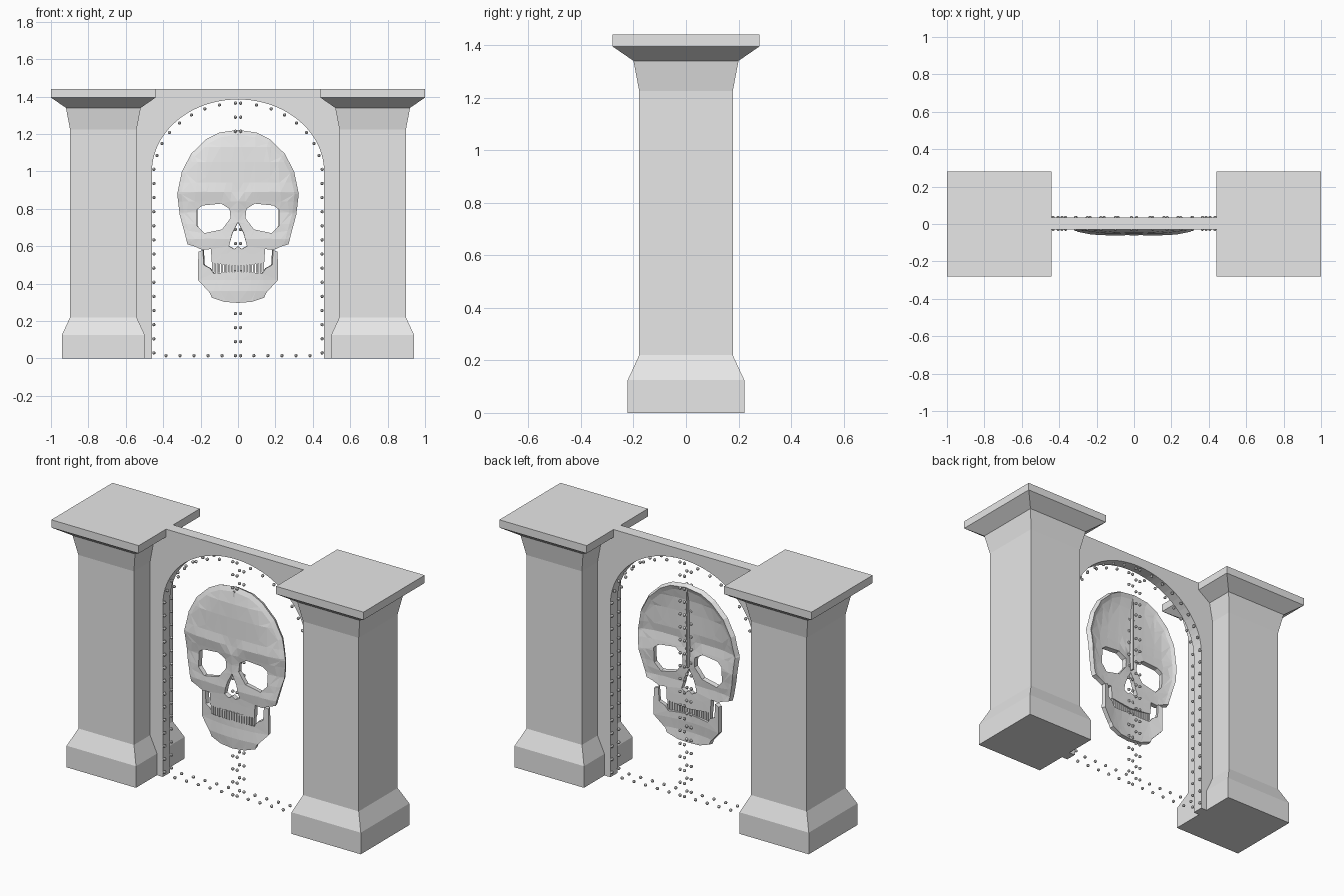
import bpy, bmesh, math
from mathutils import Matrix, Vector

cube = bpy.data.objects.get("Cube")
if cube:
    bpy.data.objects.remove(cube)

stone = bpy.data.materials.new("pale_stone")
stone.use_nodes = True
stone.diffuse_color = (0.8, 0.8, 0.8, 1)
stone.node_tree.nodes["Principled BSDF"].inputs["Base Color"].default_value = (0.8, 0.8, 0.8, 1)


def finish(name, bm, mirror=False, shell=0):
    mesh = bpy.data.meshes.new(name)
    bm.to_mesh(mesh)
    bm.free()
    mesh.materials.append(stone)
    obj = bpy.data.objects.new(name, mesh)
    bpy.context.collection.objects.link(obj)
    if mirror:
        mod = obj.modifiers.new("mirror", "MIRROR")
        mod.merge_threshold = 0.0005
    if shell:
        mod = obj.modifiers.new("shell", "SOLIDIFY")
        mod.thickness = shell
        mod.offset = -1
    return obj


def add_box(bm, centre, size):
    m = Matrix.Translation(centre) @ Matrix.Diagonal((*size, 1))
    bmesh.ops.create_cube(bm, size=1, matrix=m)


# Square columns, lofted from half-width and height pairs
PROFILE = [(.222, 0), (.222, .125), (.178, .22), (.178, 1.225),
           (.2, 1.34), (.28, 1.395), (.28, 1.44)]


def column(name, cx):
    bm = bmesh.new()
    rings = [[bm.verts.new((cx + sx * h, sy * h, z))
              for sx, sy in ((-1, -1), (1, -1), (1, 1), (-1, 1))] for h, z in PROFILE]
    for a, b in zip(rings, rings[1:]):
        for i in range(4):
            j = (i + 1) % 4
            bm.faces.new((a[i], a[j], b[j], b[i]))
    bm.faces.new(rings[0][::-1])
    bm.faces.new(rings[-1])
    finish(name, bm)


column("left_column", .72)
column("right_column", -.72)

# Arched wall between the columns
FRONT, BACK = -.03, .035
bm = bmesh.new()
steps = 20
arch = [(.46 * math.sin(i / steps * math.pi / 2), 1 + .385 * math.cos(i / steps * math.pi / 2))
        for i in range(steps + 1)]
pts = [(.56, 0), (.56, 1.44), (0, 1.44)] + arch + [(.46, 0)]
front = [bm.verts.new((x, FRONT, z)) for x, z in pts]
back = [bm.verts.new((x, BACK, z)) for x, z in pts]
bm.faces.new(front)
bm.faces.new(back[::-1])
for i in range(len(pts)):
    j = (i + 1) % len(pts)
    if pts[i][0] + pts[j][0] > 0:       # leave the centre seam open
        bm.faces.new((front[j], front[i], back[i], back[j]))
bmesh.ops.recalc_face_normals(bm, faces=bm.faces)
finish("arch_wall", bm, mirror=True)

# Rivets around the opening and in pairs down the middle, front and back
spots = [(.45, .03 + .0755 * i) for i in range(14)]
spots += [(.445 * math.cos(math.radians(13.5 + 10.6 * i)),
           1 + .365 * math.sin(math.radians(13.5 + 10.6 * i))) for i in range(7)]
spots += [(.085 + .075 * i, .015) for i in range(5)]
spots += [(.014, .015 + .075 * i) for i in range(19)]
bm = bmesh.new()
for x, z in spots:
    for side in (-1, 1):
        for y in (FRONT + .002, BACK - .001):
            bmesh.ops.create_icosphere(bm, subdivisions=2, radius=.009,
                                       matrix=Matrix.Translation((side * x, y, z)))
finish("rivets", bm)


# Faceted mask pieces: half outline with holes, cut into facets, then domed
def mask(name, loops, cuts_x, cuts_z, depth, shell, strip=()):
    bm = bmesh.new()
    edges = []
    for loop in loops:
        vs = [bm.verts.new((x, 0, z)) for x, z in loop]
        edges += [bm.edges.new((a, b)) for a, b in zip(vs, vs[1:] + vs[:1])]
    bmesh.ops.triangle_fill(bm, use_beauty=True, edges=edges, normal=(0, -1, 0))
    for quad in strip:
        bm.faces.new([bm.verts.new((x, 0, z)) for x, z in quad])
    bmesh.ops.remove_doubles(bm, verts=bm.verts, dist=.0005)
    planes = [((x, 0, 0), (1, 0, 0)) for x in cuts_x] + [((0, 0, z), (0, 0, 1)) for z in cuts_z]
    for co, no in planes:
        bmesh.ops.bisect_plane(bm, geom=bm.verts[:] + bm.edges[:] + bm.faces[:],
                               plane_co=co, plane_no=no, dist=.002)
    # drop the centre seam edge faces, if any collapsed
    bmesh.ops.dissolve_degenerate(bm, edges=bm.edges, dist=.0002)
    for f in bm.faces:
        f.normal_update()
        if f.normal.y > 0:
            f.normal_flip()
    bmesh.ops.triangulate(bm, faces=bm.faces)
    for v in bm.verts:
        v.co.y = depth(v.co.x, v.co.z)
    return finish(name, bm, mirror=True, shell=shell)


def bump(value, centre, width):
    return math.exp(-((value - centre) / width) ** 2)


def skull_depth(x, z):
    r = math.hypot(x / .325, (z - .85) / (.37 if z > .85 else .75))
    y = -.056 + .012 * r ** 2 + .022 * min(r, 1) ** 10
    brow = .85 + .04 * min(x / .09, 1)
    return y - .007 * bump(z, brow, .03) + .008 * bump(z, .78, .05) * min(x / .05, 1) \
        - .005 * bump(z, .64, .03)


def jaw_depth(x, z):
    return -.052 + .6 * x * x - .005 * bump(z, .36, .03)


rim = [(0, 1.222), (.1, 1.208), (.17, 1.172), (.25, 1.095), (.3, 1.0), (.325, .88),
       (.312, .77), (.285, .67), (.27, .61)]
inner = [(x * .93, .85 + (z - .85) * .93) for x, z in rim]
face = inner + [rim[-1], (.235, .6), (.19, .58), (.145, .585), (.14, .51), (0, .495),
                (0, .6), (.02, .585), (.048, .6), (.03, .67), (0, .73)]
eye = [(.22, .795), (.19, .818), (.09, .828), (.045, .8), (.04, .75), (.085, .69),
       (.18, .67), (.22, .71)]
strip = [(rim[i], rim[i + 1], inner[i + 1], inner[i]) for i in range(len(rim) - 1)]
mask("skull", [face, eye], (.09, .17), (.56, .64, .72, .78, .84, .89, .94, 1.05, 1.13),
     skull_depth, .028, strip)

jaw = [(0, .465), (.13, .455), (.15, .482), (.183, .5), (.188, .58), (.212, .57),
       (.214, .42), (.15, .35), (.14, .325), (.075, .303), (0, .297)]
mask("lower_jaw", [jaw], (.07, .13), (.36, .42), jaw_depth, .025)

# Upper teeth
bm = bmesh.new()
for i in range(9):
    x = .008 + .0155 * i
    for side in (-1, 1):
        add_box(bm, (side * x, -.046 + .5 * x * x, .485 - .002 * (i % 2)), (.0115, .022, .05))
finish("upper_teeth", bm)

# Thin rib down the inside of the skull
bm = bmesh.new()
add_box(bm, (0, -.022, .97), (.008, .036, .46))
finish("inner_rib", bm)
